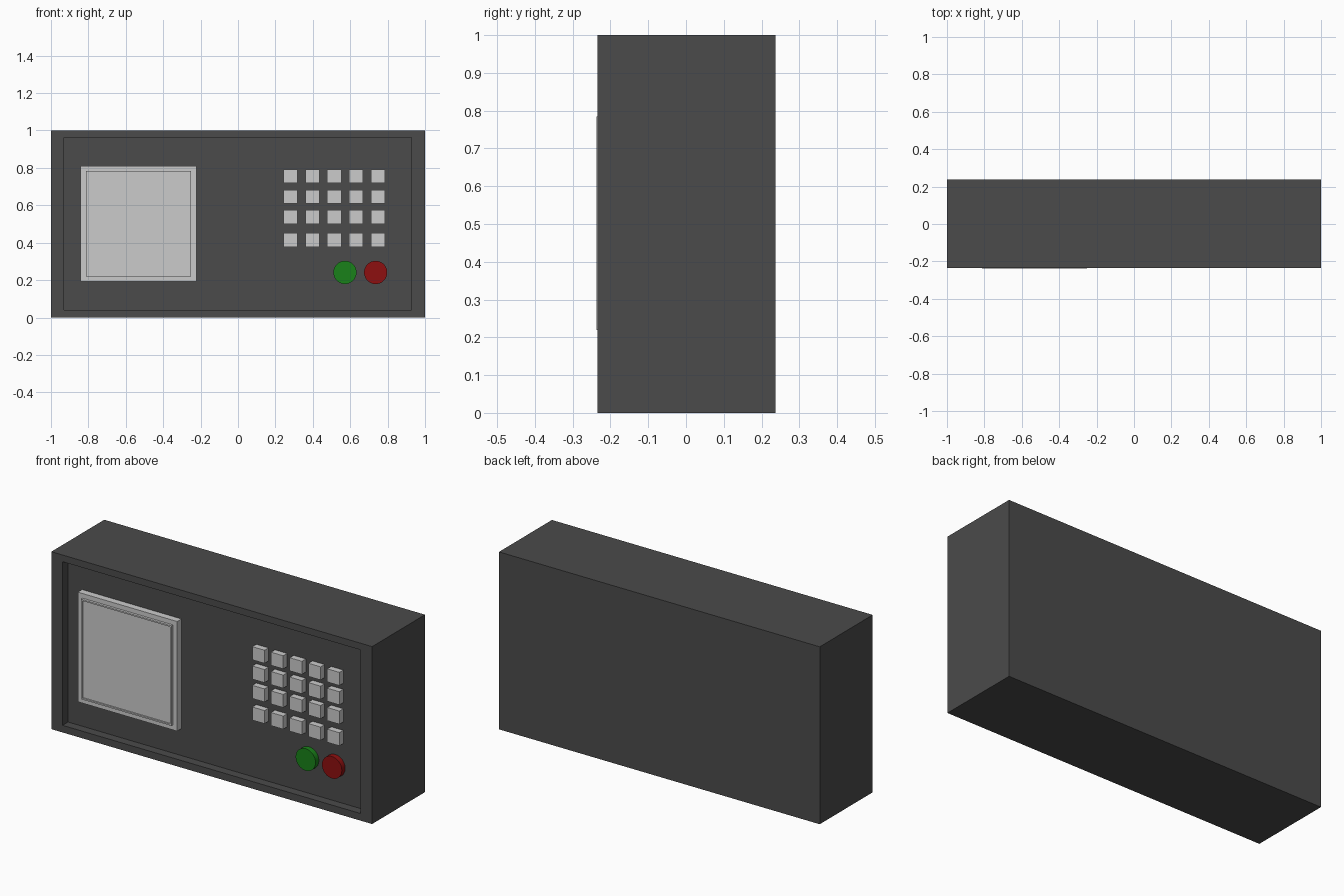
import bpy, bmesh
from math import pi

if "Cube" in bpy.data.objects:
    bpy.data.objects.remove(bpy.data.objects["Cube"])


def material(name, rgb):
    m = bpy.data.materials.new(name)
    m.diffuse_color = (*rgb, 1)
    m.use_nodes = True
    m.node_tree.nodes["Principled BSDF"].inputs["Base Color"].default_value = m.diffuse_color
    return m


dark = material("dark_casing", (0.07, 0.07, 0.07))
green = material("green", (0.01, 0.22, 0.01))
red = material("red", (0.27, 0.005, 0.005))
FLOOR = -0.185  # y of the recessed front panel


def box(name, x, y, z, mat=None):
    """Box spanning the (min, max) pairs x, y, z."""
    bpy.ops.mesh.primitive_cube_add(size=1, location=[sum(p) / 2 for p in (x, y, z)])
    o = bpy.context.object
    o.name = name
    o.scale = [p[1] - p[0] for p in (x, y, z)]
    bpy.ops.object.transform_apply(location=False, rotation=False, scale=True)
    if mat:
        o.data.materials.append(mat)
    return o


def recess(o, margins, depth):
    """Sink the front face, leaving a rim (left, right, bottom, top)."""
    bm = bmesh.new()
    bm.from_mesh(o.data)
    bm.normal_update()
    face = min(bm.faces, key=lambda f: f.normal.y)
    bmesh.ops.inset_region(bm, faces=[face], thickness=0.01)
    hx = max(abs(v.co.x) for v in bm.verts)
    hz = max(abs(v.co.z) for v in bm.verts)
    l, r, b, t = margins
    for v in face.verts:
        v.co.x = hx - r if v.co.x > 0 else l - hx
        v.co.z = hz - t if v.co.z > 0 else b - hz
    inner = bmesh.ops.extrude_discrete_faces(bm, faces=[face])["faces"][0]
    for v in inner.verts:
        v.co.y += depth
    bm.to_mesh(o.data)
    bm.free()


# Casing with sunken front panel
casing = box("casing", (-1, 1), (-0.234, 0.237), (0, 1), dark)
recess(casing, (0.07, 0.073, 0.04, 0.038), FLOOR + 0.234)

# Display: base frame, thin raised rim and screen just inside it
box("display_base", (-0.843, -0.223), (-0.223, FLOOR), (0.192, 0.81))
rim = box("display_screen", (-0.813, -0.25), (-0.237, -0.22), (0.22, 0.784))
recess(rim, (0.008, 0.008, 0.008, 0.008), 0.008)

# Keypad
for r, z in enumerate((0.755, 0.646, 0.537, 0.415)):
    for c in range(5):
        x = 0.281 + 0.1168 * c
        box(f"key_{r}_{c}", (x - 0.038, x + 0.038), (-0.22, FLOOR), (z - 0.037, z + 0.037))

# Round push buttons
for name, x, mat in (("green_button", 0.572, green), ("red_button", 0.736, red)):
    bpy.ops.mesh.primitive_cylinder_add(vertices=32, radius=0.062, depth=0.03,
                                        location=(x, FLOOR - 0.015, 0.241), rotation=(pi / 2, 0, 0))
    b = bpy.context.object
    b.name = name
    b.data.materials.append(mat)
    bpy.ops.object.shade_smooth_by_angle()
